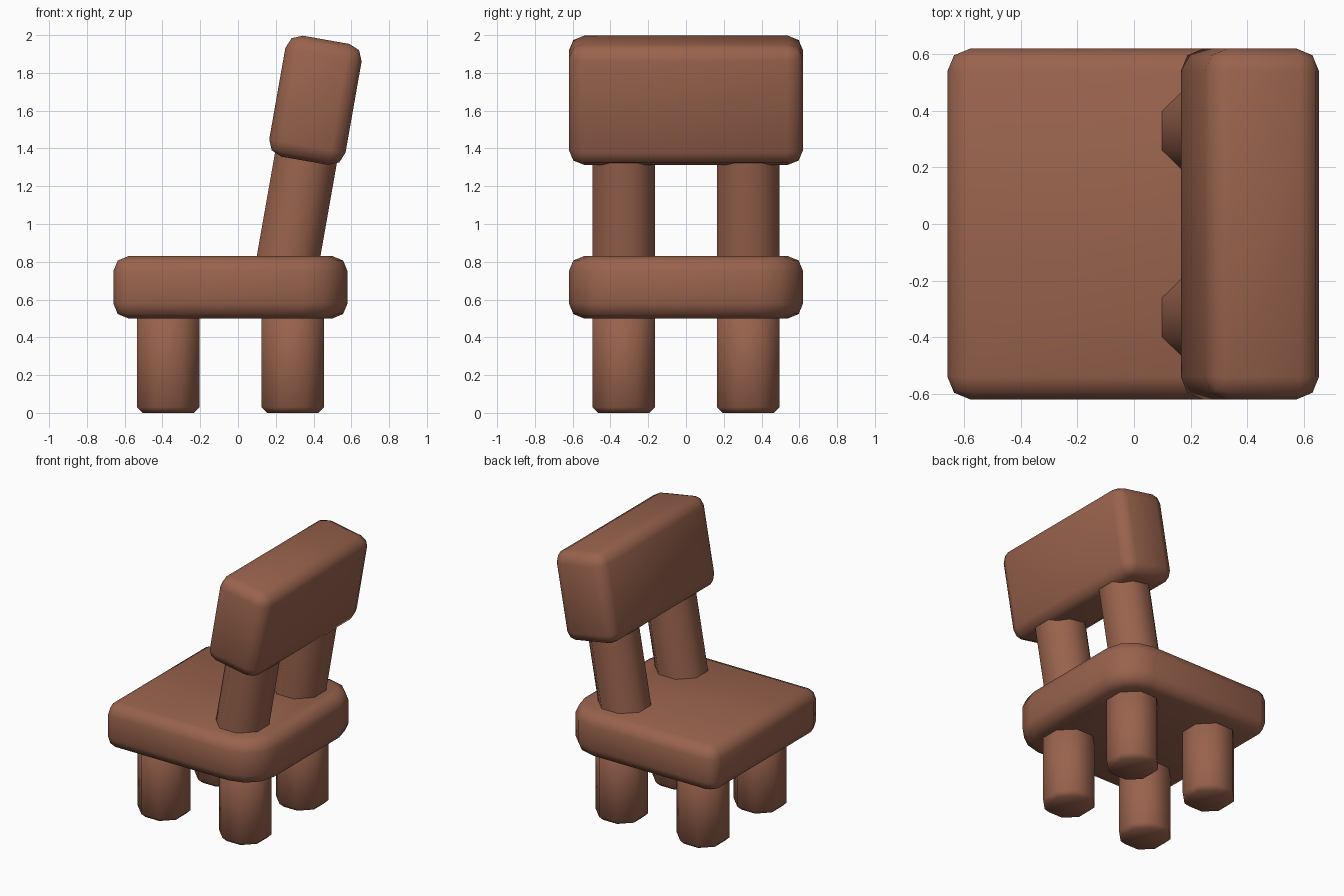
import bpy
import bmesh
import math
from mathutils import Matrix, Vector

if "Cube" in bpy.data.objects:
    bpy.data.objects.remove(bpy.data.objects["Cube"], do_unlink=True)

# One warm wood colour for the whole chair
wood = bpy.data.materials.new("brown_wood")
wood.use_nodes = True
colour = (0.32, 0.125, 0.075, 1)
wood.diffuse_color = colour
wood.node_tree.nodes["Principled BSDF"].inputs["Base Color"].default_value = colour

TILT = math.radians(10)


def finish(name, bm, bevel=0, segments=2):
    bmesh.ops.recalc_face_normals(bm, faces=bm.faces)
    mesh = bpy.data.meshes.new(name)
    bm.to_mesh(mesh)
    bm.free()
    mesh.materials.append(wood)
    obj = bpy.data.objects.new(name, mesh)
    bpy.context.collection.objects.link(obj)
    bpy.ops.object.select_all(action="DESELECT")
    obj.select_set(True)
    bpy.context.view_layer.objects.active = obj
    if bevel:
        mod = obj.modifiers.new("soft_edges", "BEVEL")
        mod.width = bevel
        mod.segments = segments
        mod.limit_method = "ANGLE"
        mod.angle_limit = math.radians(50)
        bpy.ops.object.modifier_apply(modifier=mod.name)
    bpy.ops.object.shade_smooth_by_angle(angle=math.radians(60))
    return obj


def extrude_outline(points, bottom, top):
    bm = bmesh.new()
    face = bm.faces.new([bm.verts.new((x, y, bottom)) for x, y in points])
    result = bmesh.ops.extrude_face_region(bm, geom=[face])
    verts = [g for g in result["geom"] if isinstance(g, bmesh.types.BMVert)]
    bmesh.ops.translate(bm, verts=verts, vec=(0, 0, top - bottom))
    return bm


def octagon_post(name, height, bevel=0):
    # Eight-sided post with flat sides square to the axes
    radius = 0.166 / math.cos(math.pi / 8)
    angles = [math.pi / 8 + i * math.pi / 4 for i in range(8)]
    outline = [(radius * math.cos(a), radius * math.sin(a)) for a in angles]
    return finish(name, extrude_outline(outline, 0, height), bevel, 1)


# Seat: square at the front edge, widely rounded at the backrest corners
r = 0.24
arc = [i * math.pi / 6 for i in range(4)]
corner = [(0.58 - r + r * math.cos(a), 0.62 - r + r * math.sin(a)) for a in arc]
outline = corner + [(-0.66, 0.62), (-0.66, -0.62)]
outline += [(x, -y) for x, y in reversed(corner)]
finish("seat", extrude_outline(outline, 0.5, 0.83), 0.08)

for side, y in (("left", -0.33), ("right", 0.33)):
    # Legs
    for end, x in (("front", -0.37), ("rear", 0.29)):
        leg = octagon_post(f"{end}_{side}_leg", 0.56, 0.03)
        leg.location = (x, y, 0)
    # Leaning backrest posts
    post = octagon_post(f"{side}_back_post", 0.8)
    post.location = (0.245, y, 0.7)
    post.rotation_euler.y = TILT

# Backrest block
bm = bmesh.new()
bmesh.ops.create_cube(bm, size=1, matrix=Matrix.Diagonal(Vector((0.41, 1.24, 0.65, 1))))
backrest = finish("backrest", bm, 0.08)
backrest.location = (0.41, 0, 1.655)
backrest.rotation_euler.y = TILT
